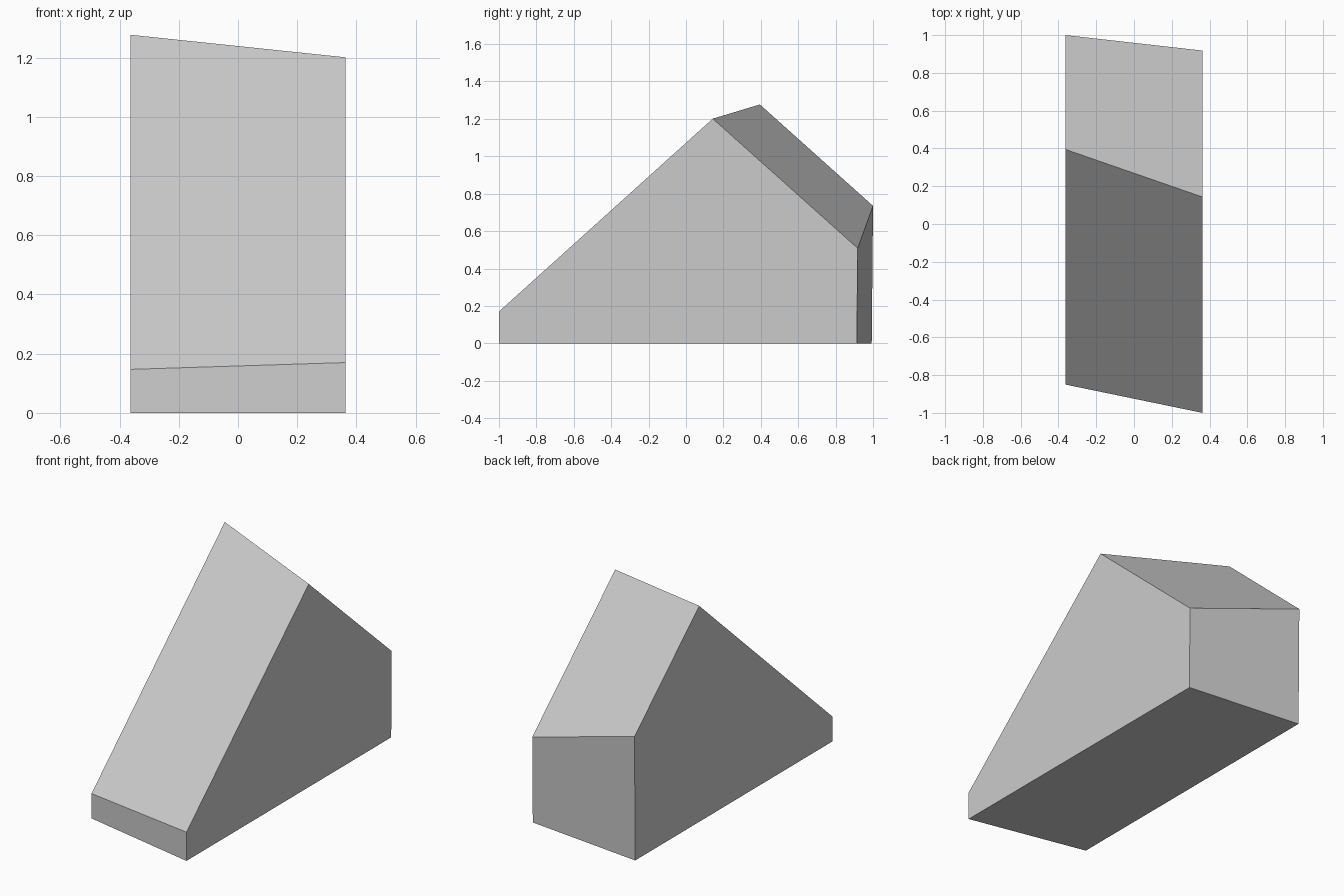
import bpy
import bmesh

cube = bpy.data.objects.get("Cube")
if cube:
    bpy.data.objects.remove(cube, do_unlink=True)

# Plain grey material
grey = bpy.data.materials.new("light_grey")
grey.use_nodes = True
colour = (0.6, 0.6, 0.6, 1)
grey.diffuse_color = colour
grey.node_tree.nodes["Principled BSDF"].inputs["Base Color"].default_value = colour

# Side outlines as (y, z): front foot, front lip, ridge, back eave, back foot
half_width = 0.363
right_side = [(-0.85, 0), (-0.85, 0.147), (0.395, 1.277), (1.0, 0.735), (0.993, 0)]
left_side = [(-1.0, 0), (-1.0, 0.17), (0.143, 1.201), (0.918, 0.508), (0.913, 0)]

# Skewed wedge block lofted between the two outlines
bm = bmesh.new()
right = [bm.verts.new((-half_width, y, z)) for y, z in right_side]
left = [bm.verts.new((half_width, y, z)) for y, z in left_side]
bm.faces.new(right)
bm.faces.new(left)
count = len(right)
for i in range(count):
    j = (i + 1) % count
    bm.faces.new((right[i], right[j], left[j], left[i]))
bmesh.ops.recalc_face_normals(bm, faces=bm.faces)

mesh = bpy.data.meshes.new("wedge_block")
bm.to_mesh(mesh)
bm.free()
mesh.materials.append(grey)
bpy.context.collection.objects.link(bpy.data.objects.new("wedge_block", mesh))
